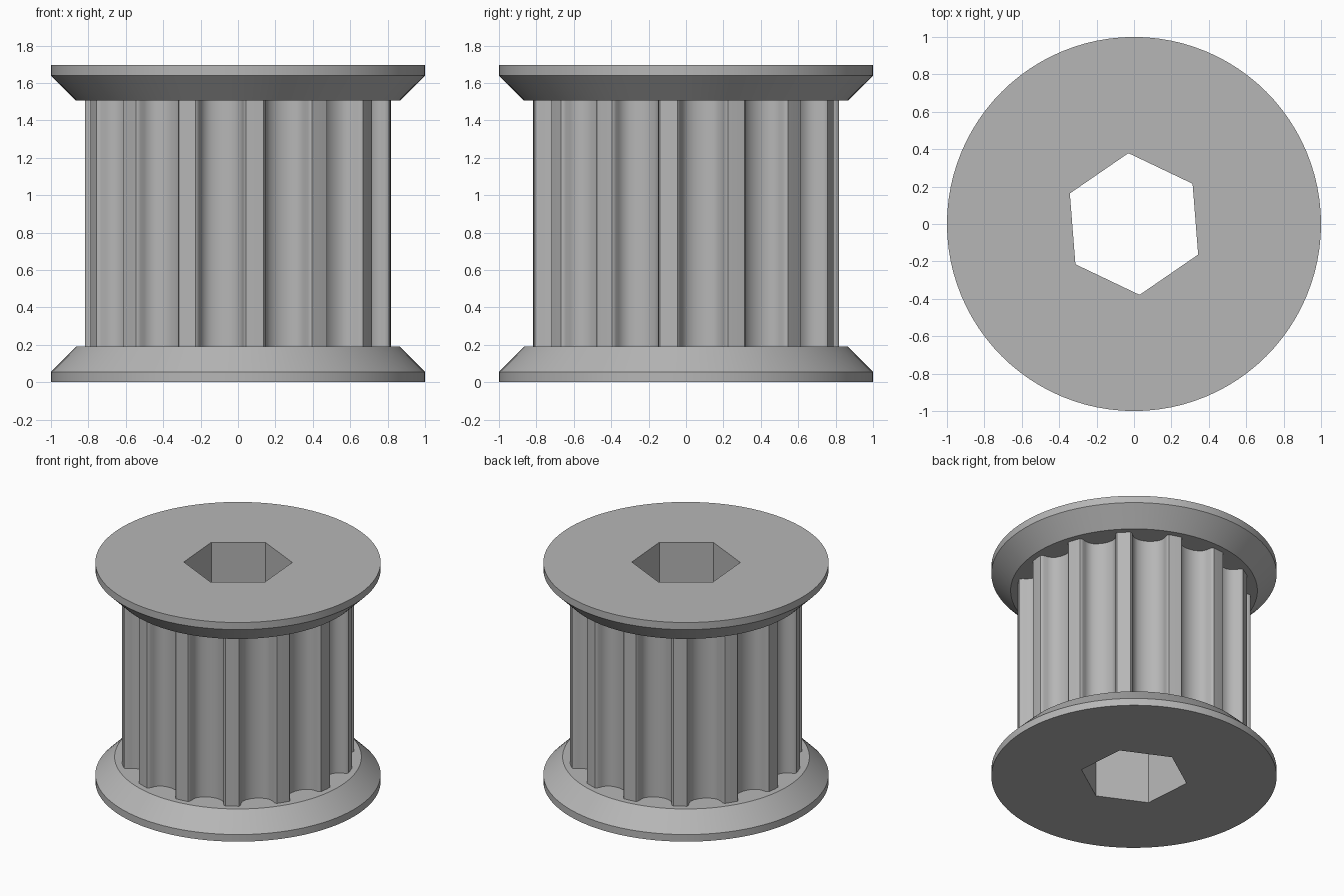
import bpy
import bmesh
from math import cos, sin, radians, tau

TEETH = 14
TOOTH_ANGLE = radians(19.2)    # direction of one tooth centre
BODY_RADIUS = 0.82
HEIGHT = 1.695
RIM, FLANGE = 0.055, 0.19      # rim height and full flange height

# Half groove section: (distance from groove centre, depth), rounded lip to floor
GROOVE = [(0.136, 0), (0.127, 0.006), (0.119, 0.02), (0.112, 0.045),
          (0.097, 0.075), (0.07, 0.096), (0.035, 0.108), (0, 0.112)]

cube = bpy.data.objects.get("Cube")
if cube:
    bpy.data.objects.remove(cube, do_unlink=True)

grey = bpy.data.materials.new("plain grey")
grey.use_nodes = True
colour = (0.47, 0.47, 0.47, 1)
grey.diffuse_color = colour
grey.node_tree.nodes["Principled BSDF"].inputs["Base Color"].default_value = colour


def circle(radius, count, start=0.0):
    return [(radius * cos(start + tau * i / count),
             radius * sin(start + tau * i / count)) for i in range(count)]


def loft(name, rings):
    """Closed solid through (z, outline) rings with equal point counts."""
    bm = bmesh.new()
    loops = [[bm.verts.new((x, y, z)) for x, y in outline] for z, outline in rings]
    for low, high in zip(loops, loops[1:]):
        for i in range(len(low)):
            bm.faces.new((low[i - 1], low[i], high[i], high[i - 1]))
    bm.faces.new(loops[0][::-1])
    bm.faces.new(loops[-1])
    bmesh.ops.recalc_face_normals(bm, faces=bm.faces[:])
    mesh = bpy.data.meshes.new(name)
    bm.to_mesh(mesh)
    bm.free()
    mesh.materials.append(grey)
    obj = bpy.data.objects.new(name, mesh)
    bpy.context.collection.objects.link(obj)
    return obj


def toothed_outline():
    section = GROOVE + [(-u, d) for u, d in GROOVE[-2::-1]]
    points = []
    for k in range(TEETH):
        tooth = TOOTH_ANGLE + tau * k / TEETH
        points.append((BODY_RADIUS * cos(tooth), BODY_RADIUS * sin(tooth)))
        groove = tooth + tau / TEETH / 2
        lip = (BODY_RADIUS ** 2 - GROOVE[0][0] ** 2) ** 0.5
        for u, depth in section:
            r = lip - depth
            points.append((r * cos(groove) + u * sin(groove),
                           r * sin(groove) - u * cos(groove)))
    return points


# Toothed drum, set slightly into both flanges
outline = toothed_outline()
drum = loft("toothed_drum", [(FLANGE - 0.02, outline),
                             (HEIGHT - FLANGE + 0.02, outline)])

# Bevelled flanges, mirrored about mid height
wide, narrow = circle(1.0, 96), circle(0.865, 96)
section = [(0, wide), (RIM, wide), (FLANGE, narrow)]
lower = loft("lower_flange", section)
upper = loft("upper_flange", [(HEIGHT - z, ring) for z, ring in section[::-1]])

# Hexagonal bore through every part
hexagon = circle(0.38, 6, radians(34.5))
cutter = loft("bore_cutter", [(-0.2, hexagon), (HEIGHT + 0.2, hexagon)])
cutter.hide_render = True

for part in (drum, lower, upper):
    bore = part.modifiers.new("bore", 'BOOLEAN')
    bore.operation = 'DIFFERENCE'
    bore.solver = 'EXACT'
    bore.object = cutter
    bpy.ops.object.select_all(action='DESELECT')
    part.select_set(True)
    bpy.context.view_layer.objects.active = part
    bpy.ops.object.modifier_apply(modifier=bore.name)
    bpy.ops.object.shade_smooth_by_angle(angle=radians(30))

bpy.data.objects.remove(cutter, do_unlink=True)
